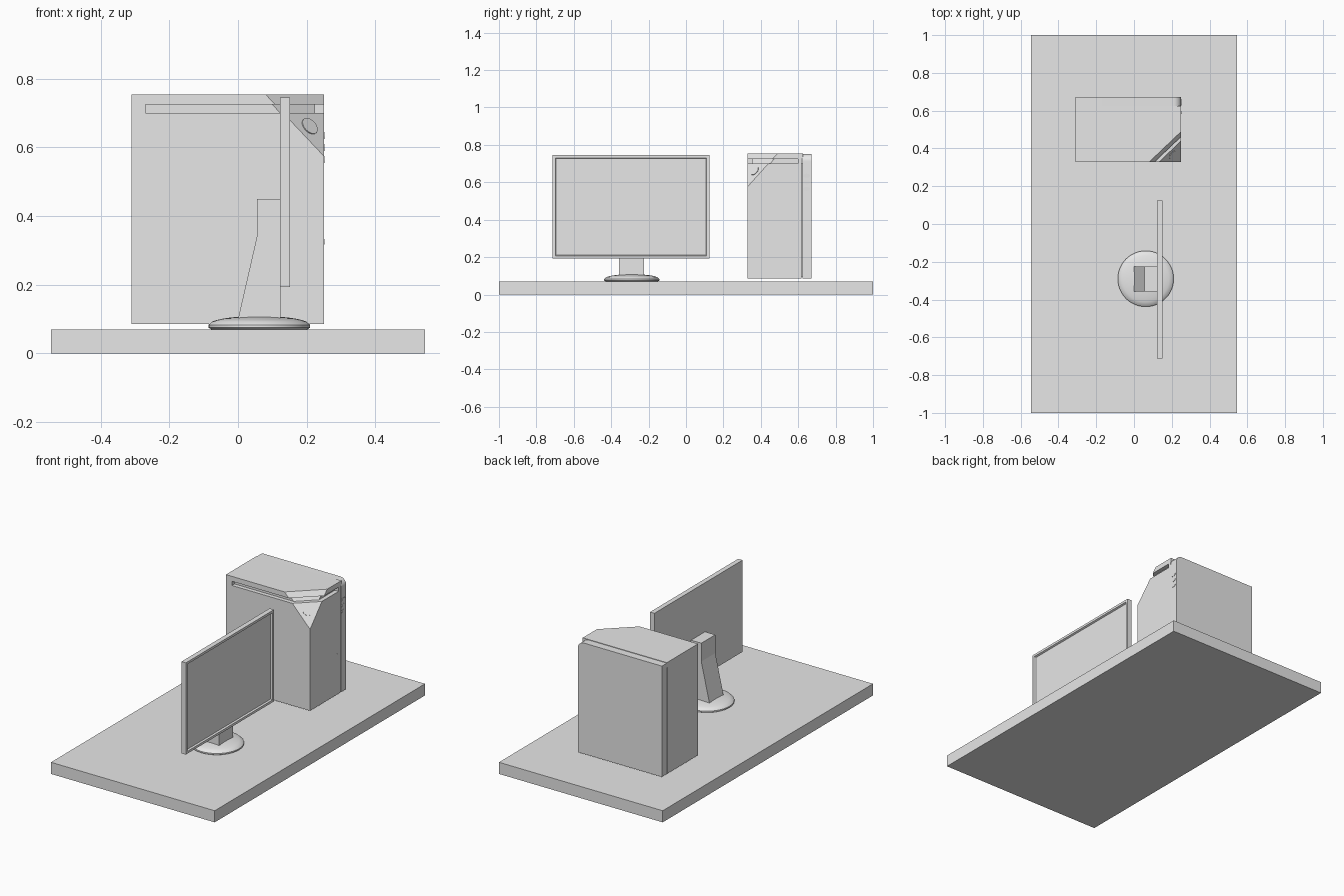
import bpy, bmesh, math
from mathutils import Vector

old = bpy.data.objects.get("Cube")
if old:
    bpy.data.objects.remove(old, do_unlink=True)

grey = bpy.data.materials.new("light_grey")
grey.use_nodes = True
grey.diffuse_color = (0.8, 0.8, 0.8, 1)
grey.node_tree.nodes["Principled BSDF"].inputs["Base Color"].default_value = (0.8, 0.8, 0.8, 1)


def finish(name, bm, smooth=False):
    """Turn a bmesh into a named grey object."""
    bmesh.ops.recalc_face_normals(bm, faces=bm.faces)
    mesh = bpy.data.meshes.new(name)
    bm.to_mesh(mesh)
    bm.free()
    obj = bpy.data.objects.new(name, mesh)
    bpy.context.collection.objects.link(obj)
    mesh.materials.append(grey)
    if smooth:
        bpy.ops.object.select_all(action='DESELECT')
        obj.select_set(True)
        bpy.context.view_layer.objects.active = obj
        bpy.ops.object.shade_smooth_by_angle(angle=math.radians(35))
    return obj


def prism(points, direction):
    """Extrude a closed outline of 3D points."""
    bm = bmesh.new()
    face = bm.faces.new([bm.verts.new(p) for p in points])
    out = bmesh.ops.extrude_face_region(bm, geom=[face], use_keep_orig=True)
    moved = [g for g in out["geom"] if isinstance(g, bmesh.types.BMVert)]
    bmesh.ops.translate(bm, verts=moved, vec=direction)
    bmesh.ops.recalc_face_normals(bm, faces=bm.faces)
    return bm


def block(x0, x1, y0, y1, z0, z1):
    return prism([(x0, y0, z0), (x1, y0, z0), (x1, y1, z0), (x0, y1, z0)], (0, 0, z1 - z0))


def slice_off(bm, point, normal):
    """Cut away everything beyond a plane and close the cut."""
    cut = bmesh.ops.bisect_plane(bm, geom=bm.verts[:] + bm.edges[:] + bm.faces[:],
                                 plane_co=point, plane_no=normal, clear_outer=True)
    edges = [g for g in cut["geom_cut"] if isinstance(g, bmesh.types.BMEdge)]
    bmesh.ops.holes_fill(bm, edges=edges)
    return bm


# Desk top
finish("desk", block(-0.545, 0.545, -1, 1, 0, 0.07))

# Monitor panel with a recessed screen on the +x side
L, R, F, B, LOW, TOP = -0.31, 0.25, 0.328, 0.672, 0.085, 0.755
bm = block(0.123, 0.152, -0.713, 0.125, 0.193, 0.745)
screen = max(bm.faces, key=lambda f: f.calc_center_median().x)
bmesh.ops.inset_region(bm, faces=[screen], thickness=0.02)
bmesh.ops.inset_region(bm, faces=[screen], thickness=0.006)
bmesh.ops.translate(bm, verts=screen.verts[:], vec=(-0.01, 0, 0))
finish("monitor", bm)

# Stand: sloped neck on a domed round foot
neck = [(0, 0.085), (0, 0.1), (0.055, 0.34), (0.055, 0.45), (0.124, 0.45), (0.124, 0.085)]
finish("monitor_neck", prism([(x, -0.357, z) for x, z in neck], (0, 0.133, 0)))

centre = Vector((0.062, -0.29, 0))
bm = bmesh.new()
outline = [(0, 0.07), (0.14, 0.07), (0.148, 0.075), (0.148, 0.083)]
outline += [(0.148 * math.cos(a), 0.083 + 0.026 * math.sin(a))
            for a in (math.radians(90 * i / 8) for i in range(2, 9))]
verts = [bm.verts.new(centre + Vector((r, 0, z))) for r, z in outline]
edges = [bm.edges.new(pair) for pair in zip(verts, verts[1:])]
bmesh.ops.spin(bm, geom=verts + edges, cent=centre, axis=(0, 0, 1),
               angle=2 * math.pi, steps=48)
bmesh.ops.remove_doubles(bm, verts=bm.verts, dist=0.0005)
finish("monitor_foot", bm, True)

# Computer case: one slanted plane trims the front +x top corner
corner = Vector((R, F, 0.575))
slant = (Vector((0.08, F, TOP)) - corner).cross(Vector((R, 0.49, TOP)) - corner).normalized()
if slant.x < 0:
    slant.negate()
SEAM = 0.618
finish("case_body", slice_off(block(L, R, F, SEAM, LOW, 0.70), corner, slant))
finish("case_lid", slice_off(block(L, R, F, SEAM + 0.007, 0.725, TOP), corner, slant))

# Recessed slot under the lid, closed at both ends
slot = [(L, F), (-0.27, F), (-0.27, F + 0.025), (R - 0.025, F + 0.025),
        (R - 0.025, 0.60), (R, 0.60), (R, SEAM), (L, SEAM)]
bm = prism([(x, y, 0.70) for x, y in slot], (0, 0, 0.025))
finish("case_slot", slice_off(bm, corner - slant * 0.02, slant))

# Back cover with a rounded top corner
rad = 0.04
cover = [(L, LOW), (R, LOW)]
cover += [(R - rad + rad * math.cos(a), TOP - 0.003 - rad + rad * math.sin(a))
          for a in (math.radians(90 * i / 8) for i in range(9))]
cover.append((L, TOP - 0.003))
finish("case_cover", prism([(x, SEAM + 0.004, z) for x, z in cover],
                           (0, B - SEAM - 0.004, 0)), True)
finish("cover_seam", block(L + 0.01, R - 0.01, SEAM - 0.01, SEAM + 0.01, LOW + 0.01, 0.70))


def disc(name, where, normal, radius, height, stretch=1):
    """Thin round plate lying on a surface."""
    bm = bmesh.new()
    bmesh.ops.create_cone(bm, cap_ends=True, segments=32, radius1=radius,
                          radius2=radius, depth=height)
    bmesh.ops.scale(bm, verts=bm.verts, vec=(1, stretch, 1))
    turn = Vector(normal).to_track_quat('Z', 'Y').to_matrix()
    bmesh.ops.rotate(bm, verts=bm.verts, matrix=turn)
    bmesh.ops.translate(bm, verts=bm.verts, vec=where)
    return finish(name, bm, True)


# Power button on the slanted face
spot = Vector((0.207, 0.368, 0.66))
spot -= slant * (spot - corner).dot(slant)
disc("power_button", spot, slant, 0.027, 0.006)

# Small vents and catch on the +x side
for i in range(3):
    disc(f"side_vent_{i + 1}", (R, 0.645, 0.565 + 0.035 * i), (1, 0, 0), 0.018, 0.004, 0.6)
disc("side_catch", (R, 0.59, 0.325), (1, 0, 0), 0.008, 0.004)
